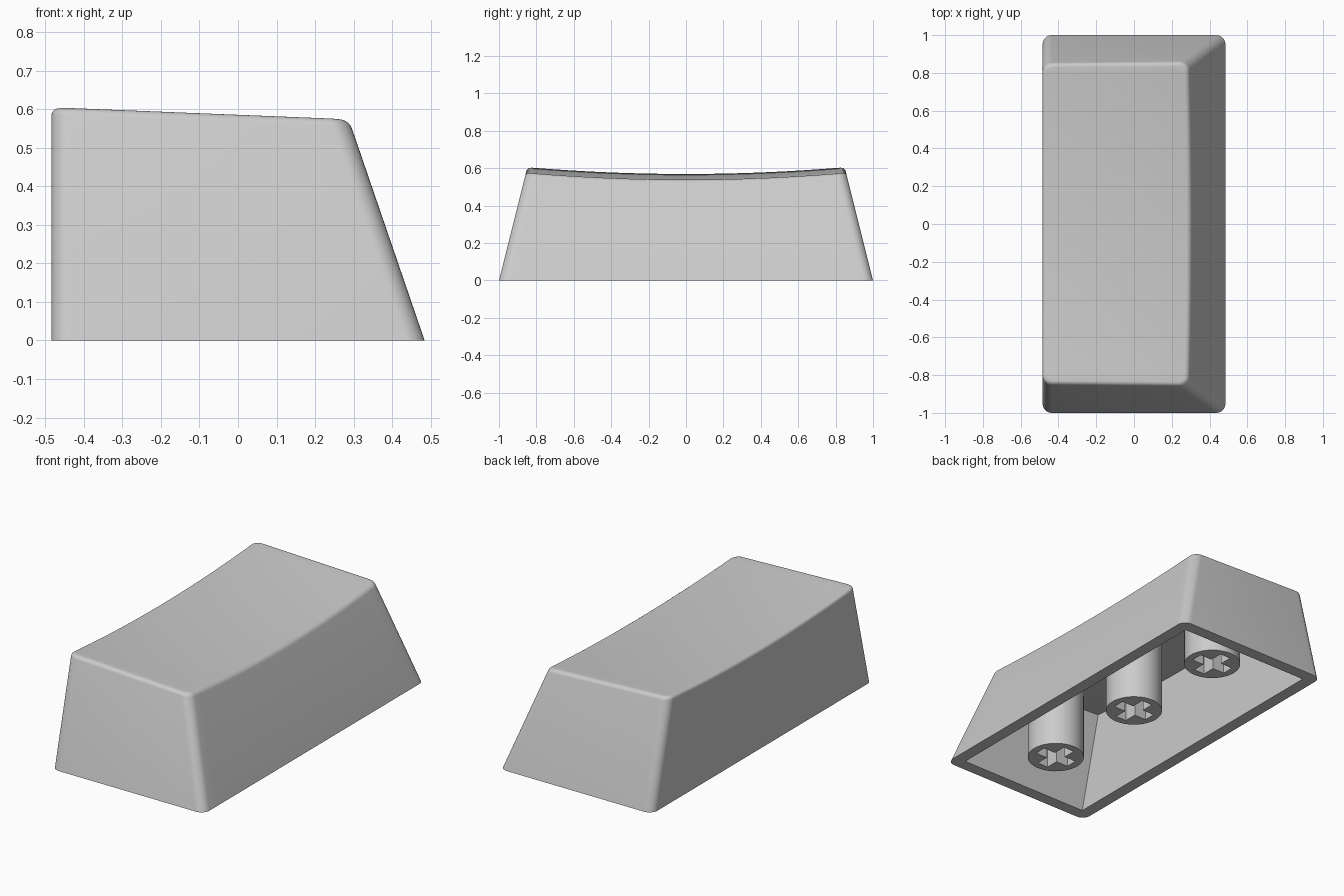
import bpy, bmesh
from math import sin, cos, pi, radians

if "Cube" in bpy.data.objects:
    bpy.data.objects.remove(bpy.data.objects["Cube"])

# One plain plastic colour
plastic = bpy.data.materials.new("light_grey_plastic")
plastic.use_nodes = True
GREY = (0.6, 0.6, 0.6, 1)
plastic.diffuse_color = GREY
plastic.node_tree.nodes["Principled BSDF"].inputs["Base Color"].default_value = GREY

HALF_X, HALF_Y = 0.484, 1.0
TAPER_X, TAPER_Y = 0.343, 0.25   # inward lean of the right side and of both ends
CORNER, FILLET, WALL, ROOF = 0.05, 0.02, 0.07, 0.06


def top_height(x, y):
    """Dished top: an arc along y, sloping down towards +x."""
    return 0.5505 - 0.041 * x + 0.036 * (y / 0.85) ** 2


def outline(z, inset, radius, corner_steps, side_steps=32):
    """Rounded rectangle at height z: right side going up in y, then left side going down."""
    hy = HALF_Y - TAPER_Y * z - inset
    x0 = -HALF_X + inset
    x1 = HALF_X - TAPER_X * z - inset
    arc = []
    for i in range(corner_steps):
        a = pi / 2 * i / corner_steps
        arc.append((radius * (1 - sin(a)), hy - radius * (1 - cos(a))))
    arc = [(d, -y) for d, y in arc]
    straight = hy - radius
    side = arc + [(0, straight * (2 * i / side_steps - 1)) for i in range(side_steps + 1)]
    side += [(d, -y) for d, y in reversed(arc)]
    return [(x1 - d, y) for d, y in side] + [(x0 + d, y) for d, y in reversed(side)]


def base_ring(bm, **shape):
    return [bm.verts.new((x, y, 0)) for x, y in outline(0, **shape)]


def top_ring(bm, drop, **shape):
    """Ring where the leaning walls meet the dished surface lowered by drop."""
    ring = []
    for i in range(len(outline(0, **shape))):
        z = 0.55
        for _ in range(5):
            x, y = outline(z, **shape)[i]
            z = top_height(x, y) - drop
        ring.append(bm.verts.new((x, y, z)))
    return ring


def bridge(bm, a, b):
    n = len(a)
    for i in range(n):
        j = (i + 1) % n
        bm.faces.new((a[i], a[j], b[j], b[i]))


def cap(bm, ring):
    """Close a ring with strips running across x."""
    n = len(ring)
    for i in range(n // 2 - 1):
        bm.faces.new((ring[i], ring[i + 1], ring[n - 2 - i], ring[n - 1 - i]))


def finish(bm, name, angle):
    bmesh.ops.recalc_face_normals(bm, faces=bm.faces)
    mesh = bpy.data.meshes.new(name)
    bm.to_mesh(mesh)
    bm.free()
    mesh.materials.append(plastic)
    obj = bpy.data.objects.new(name, mesh)
    bpy.context.collection.objects.link(obj)
    bpy.ops.object.select_all(action='DESELECT')
    obj.select_set(True)
    bpy.context.view_layer.objects.active = obj
    bpy.ops.object.shade_smooth_by_angle(angle=radians(angle))
    return obj


# Hollow cap shell: outer walls, rounded top edge, dished top
bm = bmesh.new()
outer = base_ring(bm, inset=0, radius=CORNER, corner_steps=8)
previous = outer
for k in range(6):
    a = pi / 2 * k / 5
    inset = FILLET * (1 - cos(a))
    ring = top_ring(bm, FILLET * (1 - sin(a)), inset=inset,
                    radius=CORNER - inset, corner_steps=8)
    bridge(bm, previous, ring)
    previous = ring
cap(bm, previous)

# Inner cavity with sharp corners, and the flat bottom rim
inner = base_ring(bm, inset=WALL, radius=0, corner_steps=0)
roof = top_ring(bm, ROOF, inset=WALL, radius=0, corner_steps=0)
bridge(bm, inner, roof)
cap(bm, roof)
rim = [e for loop in (outer, inner) for i in range(len(loop))
       if (e := bm.edges.get((loop[i - 1], loop[i])))]
bmesh.ops.triangle_fill(bm, edges=rim, use_beauty=True)
finish(bm, "keycap_shell", 35)


# Mounting stems with a cross-shaped socket
def stem(name, y, radius=0.152, low=0.06, high=0.535, socket=0.3, arm=0.11, half=0.034):
    bm = bmesh.new()
    circle = [(radius * cos(2 * pi * i / 48), radius * sin(2 * pi * i / 48)) for i in range(48)]
    quarter = [(arm, -half), (arm, half), (half, half)]
    cross = []
    for _ in range(4):
        cross += quarter
        quarter = [(-v, u) for u, v in quarter]
    edges = []
    for shape, end in ((circle, high), (cross, socket)):
        bottom = [bm.verts.new((u, y + v, low)) for u, v in shape]
        top = [bm.verts.new((u, y + v, end)) for u, v in shape]
        bridge(bm, bottom, top)
        bm.faces.new(top)
        edges += [bm.edges.get((bottom[i - 1], bottom[i])) for i in range(len(bottom))]
    bmesh.ops.triangle_fill(bm, edges=edges, use_beauty=True)
    finish(bm, name, 30)


for name, y in (("front_stem", -0.66), ("middle_stem", 0), ("back_stem", 0.66)):
    stem(name, y)
